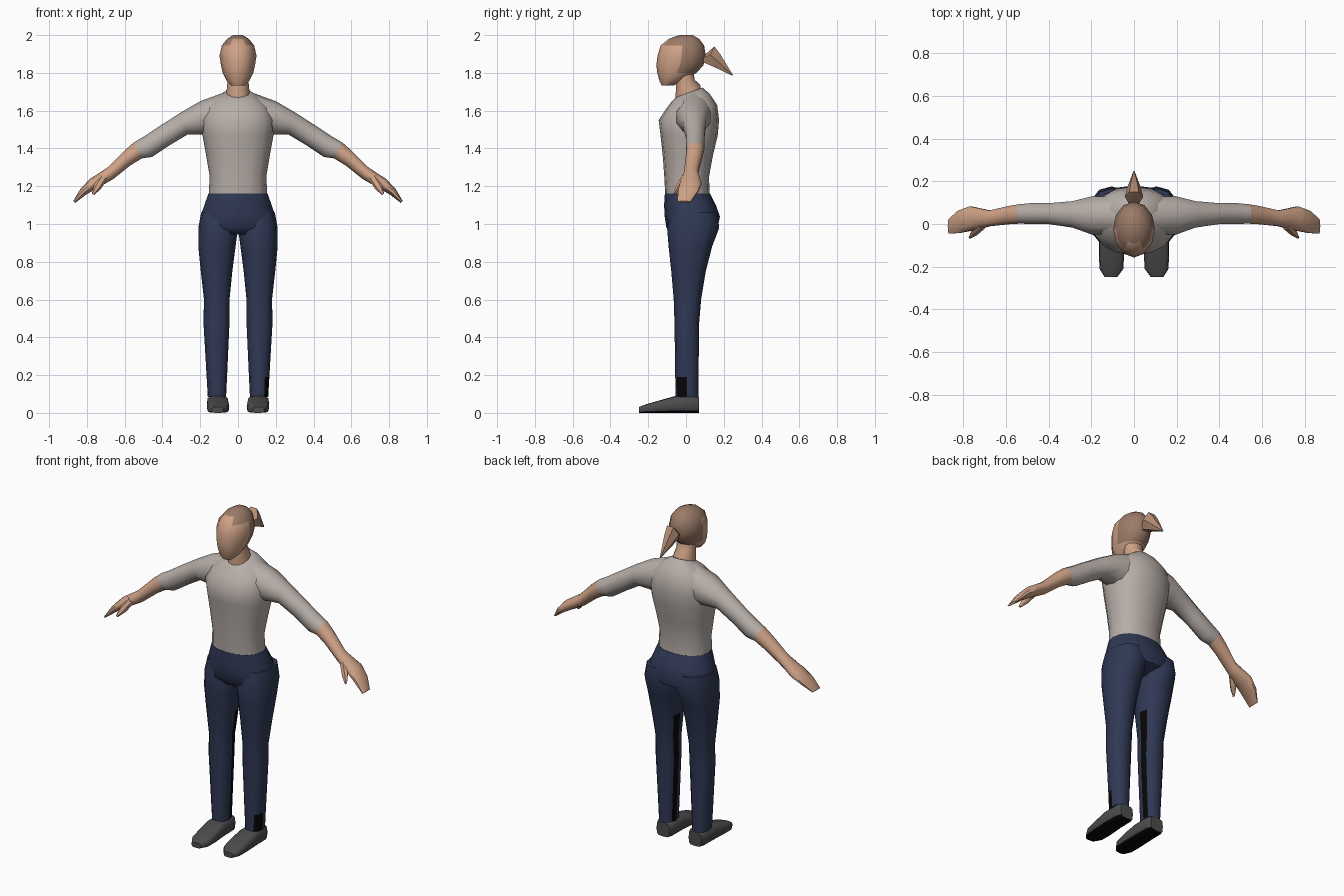
import bpy, bmesh, math
from mathutils import Vector as V

if "Cube" in bpy.data.objects:
    bpy.data.objects.remove(bpy.data.objects["Cube"])


def material(name, col):
    m = bpy.data.materials.new(name)
    m.diffuse_color = (*col, 1)
    m.use_nodes = True
    m.node_tree.nodes["Principled BSDF"].inputs["Base Color"].default_value = m.diffuse_color
    return m


SKIN = material("skin", (0.62, 0.36, 0.24))
HAIR = material("hair", (0.33, 0.20, 0.14))
TAIL = material("light_hair", (0.46, 0.27, 0.18))
SHIRT = material("shirt_grey", (0.47, 0.42, 0.39))
DENIM = material("trouser_blue", (0.029, 0.040, 0.090))
SHOE = material("shoe_grey", (0.072, 0.072, 0.072))
BLACK = material("black", (0.002, 0.002, 0.002))


def ring(a, b, c, d, n=12, power=1.0):
    """Closed ring: a-b is one diameter, c-d half the extent across it."""
    a, b = V(a), V(b)
    mid, u, w = (a + b) / 2, (a - b) / 2, (V(c) - V(d)) / 2
    pts = []
    for i in range(n):
        t = 2 * math.pi * i / n
        cs, sn = math.cos(t), math.sin(t)
        f = lambda k: math.copysign(abs(k) ** power, k)
        pts.append(mid + u * f(cs) + w * f(sn))
    return pts


def flat_ring(z, x0, x1, y0, y1, tilt=0.0, n=12, power=1.0):
    """Horizontal ring, raised by tilt at the back."""
    cy = (y0 + y1) / 2
    return ring((x1, cy, z), (x0, cy, z), (0, y1, tilt), (0, y0, -tilt), n, power)


def loft(name, rings, mats, rule=None, sharp=50):
    bm = bmesh.new()
    loops = [[bm.verts.new(p) for p in r] for r in rings]
    n = len(loops[0])
    for lo, hi in zip(loops, loops[1:]):
        for i in range(n):
            j = (i + 1) % n
            bm.faces.new((lo[i], lo[j], hi[j], hi[i]))
    bm.faces.new(loops[0][::-1])
    bm.faces.new(loops[-1])
    bmesh.ops.recalc_face_normals(bm, faces=bm.faces)
    bm.normal_update()
    if rule:
        for f in bm.faces:
            f.material_index = rule(f.calc_center_median(), f.normal)
    me = bpy.data.meshes.new(name)
    bm.to_mesh(me)
    bm.free()
    for m in mats:
        me.materials.append(m)
    me.shade_smooth()
    me.set_sharp_from_angle(angle=math.radians(sharp))
    ob = bpy.data.objects.new(name, me)
    bpy.context.collection.objects.link(ob)
    return ob


def mirror(ob):
    ob.modifiers.new("mirror", 'MIRROR')


# Torso: height, half width, front, back, tilt
torso = [(1.16, .155, -.11, .125, 0), (1.25, .15, -.115, .122, 0),
         (1.36, .168, -.123, .142, 0), (1.47, .188, -.135, .168, 0),
         (1.55, .195, -.145, .175, 0), (1.62, .17, -.105, .165, .01),
         (1.67, .115, -.075, .125, .02), (1.697, .064, -.052, .088, .025)]
loft("torso", [flat_ring(z, -w, w, a, b, t, 16, .9) for z, w, a, b, t in torso], [SHIRT])

# Arms: top (x, z), bottom (x, z), front, back
arm = [(.05, 1.705, .10, 1.45, -.05, .13), (.20, 1.65, .185, 1.475, -.055, .135),
       (.30, 1.592, .265, 1.475, -.02, .11), (.42, 1.515, .36, 1.418, -.003, .10),
       (.50, 1.462, .455, 1.355, -.003, .10), (.55, 1.433, .51, 1.347, 0, .095),
       (.60, 1.39, .57, 1.31, -.003, .086), (.69, 1.30, .66, 1.238, -.012, .065),
       (.785, 1.238, .745, 1.19, -.035, .085), (.835, 1.185, .805, 1.155, -.045, .065),
       (.872, 1.122, .862, 1.112, -.047, .025)]


def arm_ring(r):
    x1, z1, x0, z0, a, b = r
    y = (a + b) / 2
    return ring((x1, y, z1), (x0, y, z0), (0, b, 0), (0, a, 0), 10)


mirror(loft("sleeve", [arm_ring(r) for r in arm[:6]], [SHIRT]))
mirror(loft("forearm_and_hand", [arm_ring(r) for r in arm[5:]], [SKIN]))

# Thumb
thumb = [(.71, 1.25, -.005, .020), (.745, 1.195, -.038, .018), (.768, 1.157, -.062, .006)]
mirror(loft("thumb", [ring((x + r, y, z + r * .6), (x - r, y, z - r * .6),
                           (0, r, 0), (0, -r, 0), 6) for x, z, y, r in thumb], [SKIN]))

# Neck
neck = [(1.66, .066, -.055, .085, .02), (1.71, .06, -.055, .075, .025),
        (1.75, .056, -.052, .045, .015), (1.81, .056, -.05, .04, 0)]
loft("neck", [flat_ring(z, -w, w, a, b, t) for z, w, a, b, t in neck], [SKIN])

# Head, with the rear and crown coloured as hair
head = [(1.732, .034, -.128, -.07), (1.755, .058, -.140, -.02), (1.80, .081, -.152, .055),
        (1.84, .090, -.157, .092), (1.89, .098, -.151, .105), (1.945, .086, -.134, .096),
        (1.98, .058, -.092, .070), (2.0, .024, -.035, .035)]


def hair_rule(c, n):
    back = c.y > -.035 and c.z > 1.80
    crown = c.z > 1.955 and c.y > -.09
    return 1 if back or crown else 0


loft("head", [flat_ring(z, -w, w, a, b) for z, w, a, b in head], [SKIN, HAIR], hair_rule)

# Ponytail: centre y, z, half width, half thickness
tail = [(.085, 1.875, .018, .018), (.128, 1.895, .043, .058), (.165, 1.865, .034, .043),
        (.247, 1.787, .003, .003)]
loft("ponytail", [ring((w, y, z), (-w, y, z), (0, h * .45, h * .9), (0, -h * .45, -h * .9), 6)
                  for y, z, w, h in tail], [TAIL], sharp=40)

# Hips
hips = [(1.162, .156, -.112, .127), (1.10, .178, -.116, .158), (1.04, .199, -.113, .180),
        (.98, .206, -.104, .168), (.945, .16, -.07, .09)]
loft("hips", [flat_ring(z, -w, w, a, b, 0, 16, .9) for z, w, a, b in hips], [DENIM])

# Legs: height, inner x, outer x, front, back
leg = [(1.06, .02, .195, -.08, .165), (.98, .0, .21, -.10, .176), (.88, .013, .21, -.092, .138),
       (.75, .03, .197, -.078, .105), (.60, .045, .180, -.065, .080), (.48, .045, .183, -.061, .070),
       (.19, .058, .166, -.057, .066), (.085, .063, .160, -.055, .065)]
for side, label in ((1, "left"), (-1, "right")):
    def dark_rule(c, n, s=side):
        inner = n.x * s < -.93 and .09 < c.z < .80 and c.y > 0
        ankle = s > 0 and .09 < c.z < .19 and c.x > .13 and -.045 < c.y < -.005
        return 1 if inner or ankle else 0
    loft(label + "_leg", [flat_ring(z, side * i, side * o, a, b, 0, 12, .85)
                          for z, i, o, a, b in leg], [DENIM, BLACK], dark_rule)

# Shoes: y, inner x, outer x, top height
shoe = [(.068, .065, .150, .085), (.04, .052, .163, .092), (-.055, .050, .165, .090),
        (-.14, .046, .165, .066), (-.21, .050, .161, .046), (-.248, .078, .138, .032)]
mirror(loft("shoe", [ring((o, y, h / 2), (i, y, h / 2), (0, 0, h), (0, 0, 0), 12, .5)
                     for y, i, o, h in shoe], [SHOE, BLACK],
            lambda c, n: 1 if n.z < -.7 else 0))
